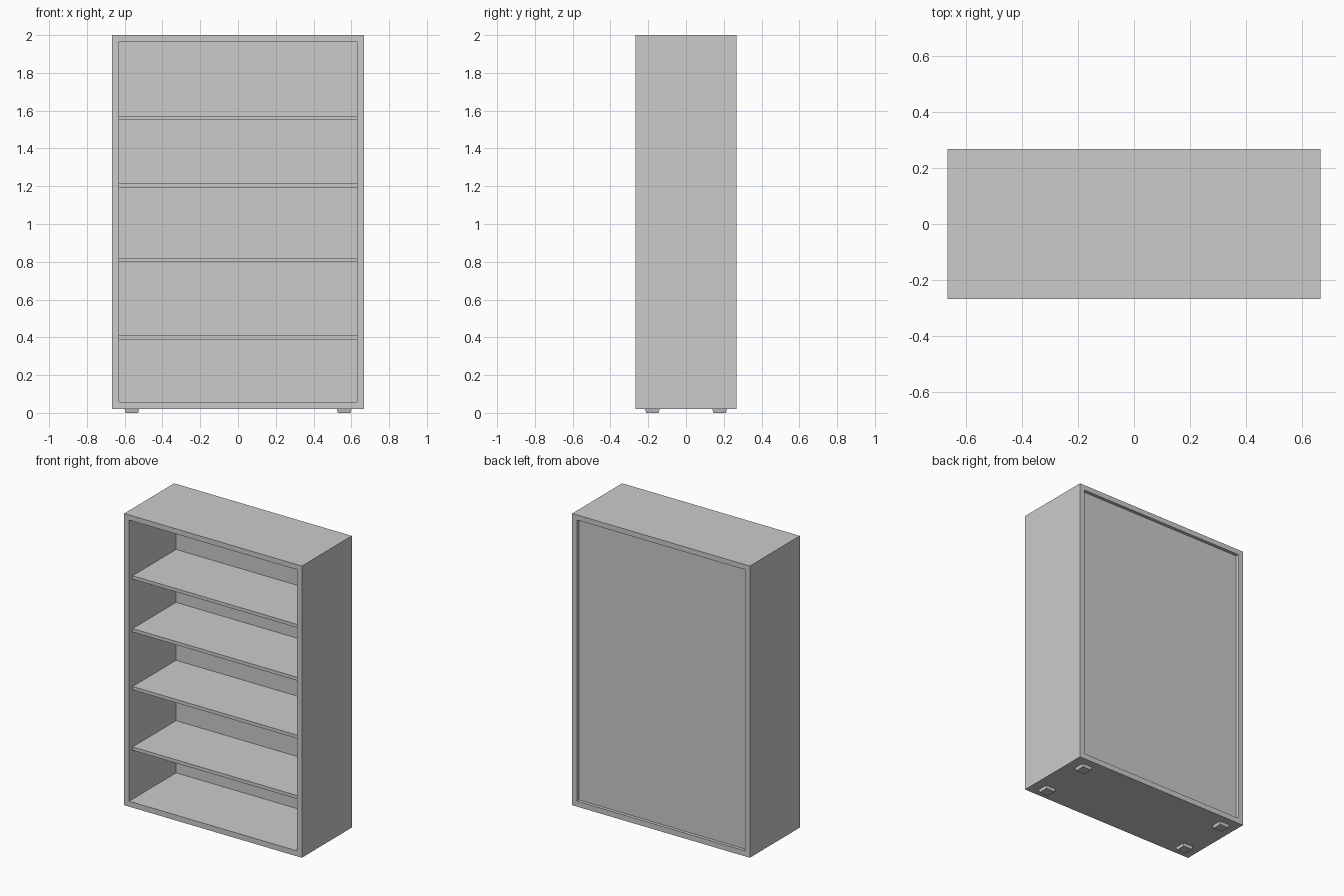
import bpy, bmesh

if "Cube" in bpy.data.objects:
    bpy.data.objects.remove(bpy.data.objects["Cube"])

W, D = 0.667, 0.268            # half width, half depth
Z0, Z1 = 0.02, 2.0             # body bottom and top
IW, IZ0, IZ1 = 0.63, 0.057, 1.965   # opening
PANEL_FRONT, PANEL_BACK = 0.236, 0.246


def finish(name, bm):
    bmesh.ops.recalc_face_normals(bm, faces=bm.faces)
    mesh = bpy.data.meshes.new(name)
    bm.to_mesh(mesh)
    bm.free()
    obj = bpy.data.objects.new(name, mesh)
    bpy.context.collection.objects.link(obj)
    return obj


def box(name, lo, hi, bottom_scale=1.0):
    bm = bmesh.new()
    bmesh.ops.create_cube(bm, size=1)
    for v in bm.verts:
        s = bottom_scale if v.co.z < 0 else 1.0
        v.co.x *= s
        v.co.y *= s
        for i in range(3):
            v.co[i] = (lo[i] + hi[i]) / 2 + v.co[i] * (hi[i] - lo[i])
    return finish(name, bm)


# Carcass: a rectangular tube open at front and back
def ring(bm, w, z0, z1, y):
    return [bm.verts.new((x, y, z)) for x, z in ((-w, z0), (w, z0), (w, z1), (-w, z1))]


bm = bmesh.new()
loops = [ring(bm, W, Z0, Z1, -D), ring(bm, W, Z0, Z1, D),
         ring(bm, IW, IZ0, IZ1, D), ring(bm, IW, IZ0, IZ1, -D)]
for k in range(4):
    a, b = loops[k], loops[(k + 1) % 4]
    for i in range(4):
        j = (i + 1) % 4
        bm.faces.new((a[i], a[j], b[j], b[i]))
finish("carcass", bm)

# Back panel, recessed from the rear edge
box("back_panel", (-IW, PANEL_FRONT, IZ0), (IW, PANEL_BACK, IZ1))

# Shelves, set back from the front edge
for n, z in enumerate((0.388, 0.798, 1.191, 1.55), 1):
    box(f"shelf_{n}", (-IW, -0.23, z), (IW, PANEL_FRONT, z + 0.023))

# Tapered feet
for sx, side in ((-1, "left"), (1, "right")):
    for sy, end in ((-1, "front"), (1, "back")):
        x, y, r = sx * 0.562, sy * 0.178, 0.038
        box(f"foot_{end}_{side}", (x - r, y - r, 0), (x + r, y + r, Z0), 0.88)
